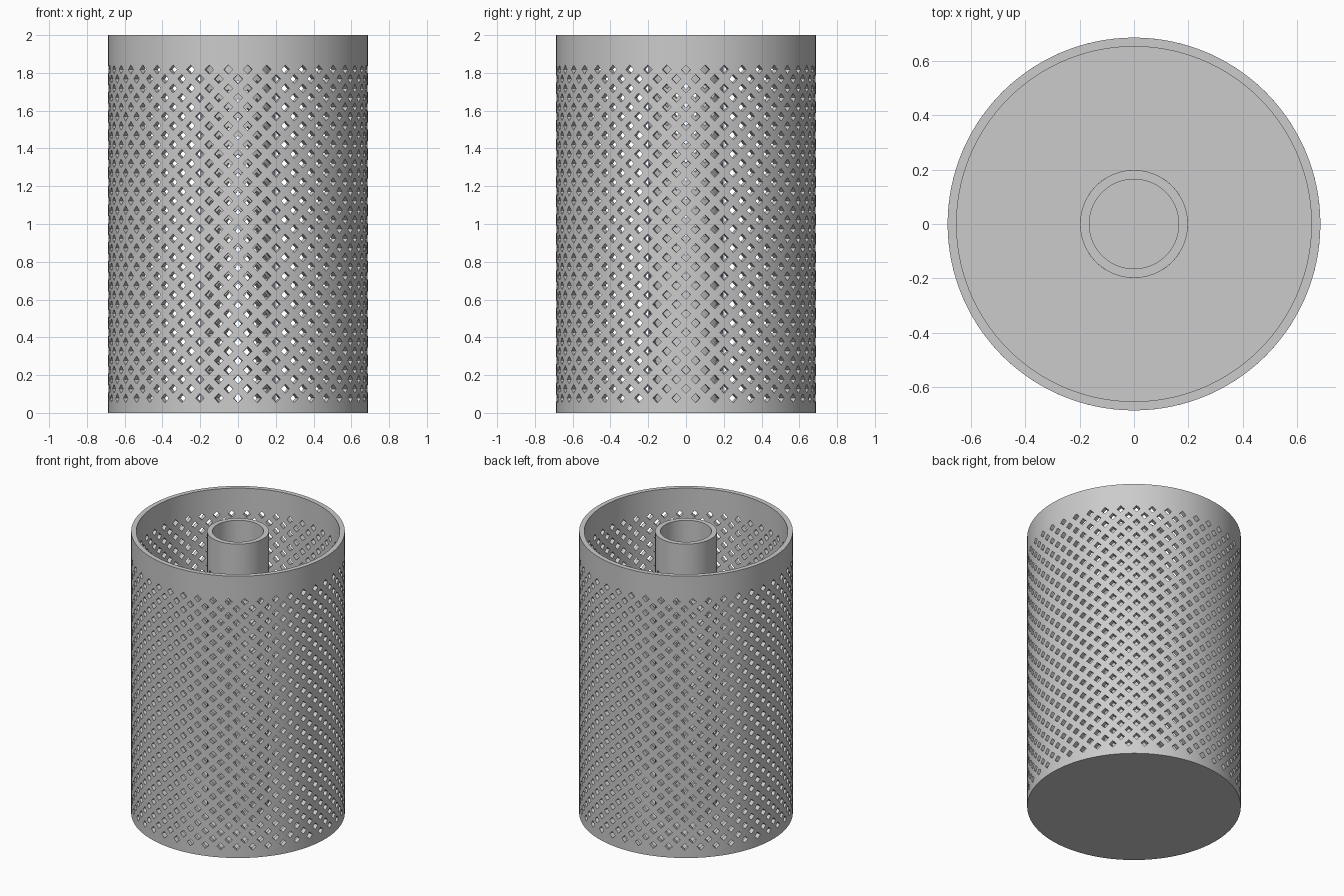
import bpy, bmesh, math

cube = bpy.data.objects.get("Cube")
if cube:
    bpy.data.objects.remove(cube, do_unlink=True)

grey = bpy.data.materials.new("plain_grey")
grey.use_nodes = True
grey.diffuse_color = (0.6, 0.6, 0.6, 1)
grey.node_tree.nodes["Principled BSDF"].inputs["Base Color"].default_value = (0.6, 0.6, 0.6, 1)

HEIGHT = 2.0
OUTER, INNER = 0.687, 0.654
FLOOR = 0.033
HOLE = 0.024          # half diagonal of a diamond hole
FIRST_ROW = 0.078     # height of the lowest hole centres


def finish(bm, name):
    """Turn the bmesh into a smooth-shaded object with sharp rims."""
    bmesh.ops.recalc_face_normals(bm, faces=bm.faces)
    mesh = bpy.data.meshes.new(name)
    bm.to_mesh(mesh)
    bm.free()
    mesh.materials.append(grey)
    obj = bpy.data.objects.new(name, mesh)
    bpy.context.collection.objects.link(obj)
    bpy.ops.object.select_all(action='DESELECT')
    obj.select_set(True)
    bpy.context.view_layer.objects.active = obj
    bpy.ops.object.shade_smooth_by_angle(angle=math.radians(35))
    return obj


def perforated_wall(name, r_out, r_in, holes, rows, row_step, base):
    """Round wall with a staggered lattice of diamond holes."""
    bm = bmesh.new()
    columns, steps = 2 * holes, 4 * holes
    step = math.tau / steps
    levels = [base] + [FIRST_ROW + (k - 0.5) * row_step for k in range(rows + 1)] + [HEIGHT]

    def vert(radius, angle, z):
        a = angle - math.pi / 2
        return bm.verts.new((radius * math.cos(a), radius * math.sin(a), z))

    # Shared ring vertices of both skins
    rings = [[[vert(r, j * step, z) for j in range(steps)] for z in levels]
             for r in (r_out, r_in)]

    # Plain bands below and above the lattice, and the two rims
    for j in range(steps):
        n = (j + 1) % steps
        for skin in rings:
            for low, high in ((0, 1), (-2, -1)):
                bm.faces.new((skin[low][j], skin[low][n], skin[high][n], skin[high][j]))
        for end in (0, -1):
            bm.faces.new((rings[0][end][j], rings[0][end][n],
                          rings[1][end][n], rings[1][end][j]))

    # Lattice cells, every second one pierced
    half = HOLE / r_out
    for k in range(rows):
        z = FIRST_ROW + k * row_step
        for i in range(columns):
            left, mid, right = 2 * i - 1, 2 * i, 2 * i + 1
            diamonds = []
            for skin, radius in zip(rings, (r_out, r_in)):
                lo, hi = skin[k + 1], skin[k + 2]
                if (i + k) % 2:
                    bm.faces.new((lo[left], lo[mid], hi[mid], hi[left]))
                    bm.faces.new((lo[mid], lo[right], hi[right], hi[mid]))
                    continue
                a = mid * step
                s = vert(radius, a, z - HOLE)
                e = vert(radius, a + half, z)
                n = vert(radius, a, z + HOLE)
                w = vert(radius, a - half, z)
                for tri in ((lo[left], lo[mid], s), (lo[mid], lo[right], s),
                            (lo[right], e, s), (lo[right], hi[right], e),
                            (hi[right], n, e), (hi[right], hi[mid], n),
                            (hi[mid], hi[left], n), (hi[left], w, n),
                            (hi[left], lo[left], w), (lo[left], s, w)):
                    bm.faces.new(tri)
                diamonds.append((s, e, n, w))
            # Sides of the hole through the wall
            if diamonds:
                a, b = diamonds
                for q in range(4):
                    p = (q + 1) % 4
                    bm.faces.new((a[q], a[p], b[p], b[q]))
    return finish(bm, name)


# Outer basket wall and central tube
perforated_wall("outer_wall", OUTER, INNER, 42, 36, 0.0497, 0.0)
perforated_wall("centre_tube", 0.199, 0.165, 12, 35, 0.0488, FLOOR - 0.01)

# Closed floor disc
bm = bmesh.new()
bmesh.ops.create_cone(bm, cap_ends=True, segments=168, radius1=INNER, radius2=INNER, depth=FLOOR)
bmesh.ops.translate(bm, verts=bm.verts, vec=(0, 0, FLOOR / 2))
finish(bm, "floor")
